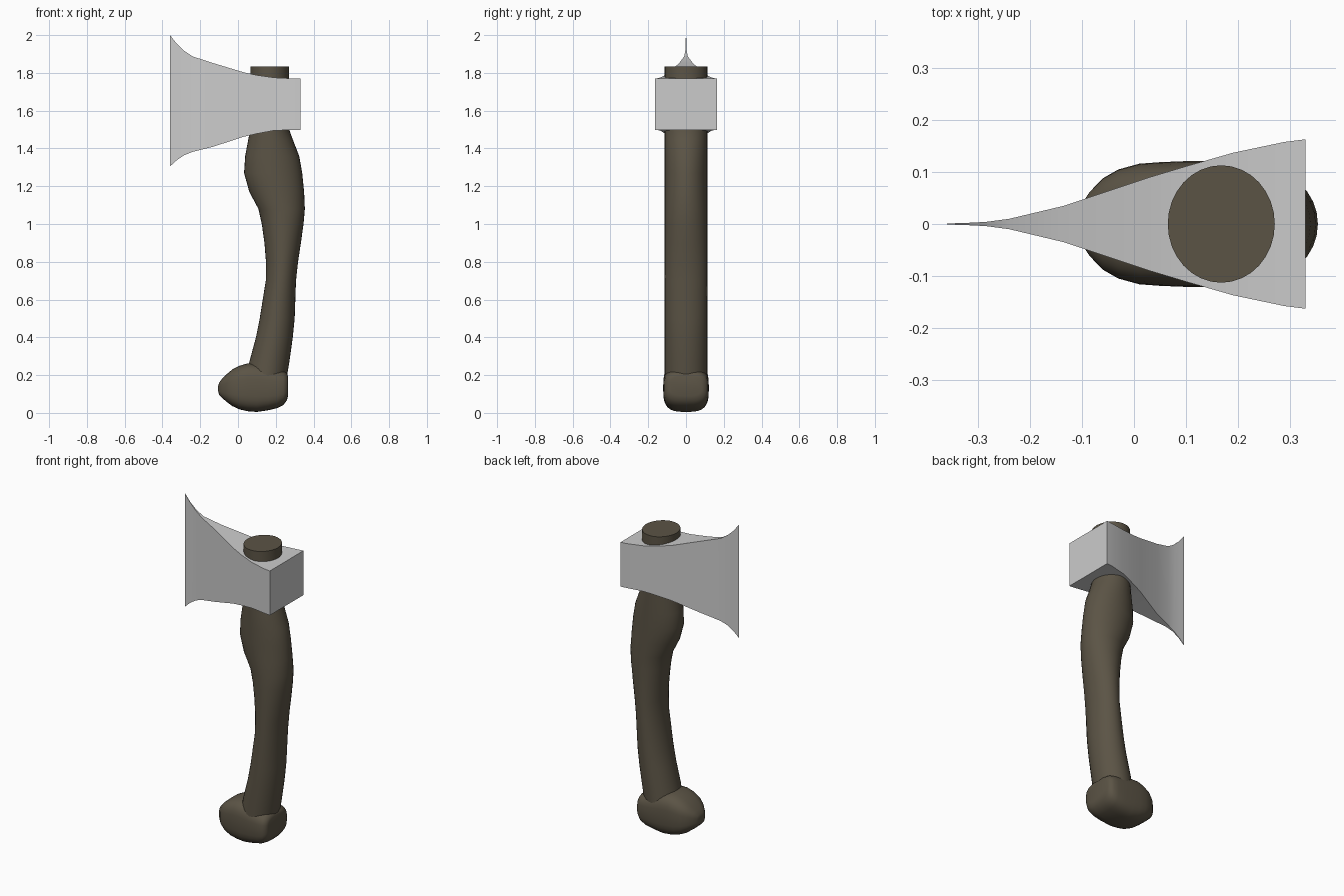
import bpy, bmesh, math
from math import cos, sin, pi, radians


def loft(name, rings, mat=None, angle=30):
    """Skin a list of equal-length closed rings and cap both ends."""
    bm = bmesh.new()
    loops = [[bm.verts.new(p) for p in ring] for ring in rings]
    n = len(loops[0])
    for a, b in zip(loops, loops[1:]):
        for i in range(n):
            j = (i + 1) % n
            bm.faces.new((a[i], a[j], b[j], b[i]))
    bm.faces.new(loops[0])
    bm.faces.new(loops[-1])
    bmesh.ops.recalc_face_normals(bm, faces=bm.faces)
    me = bpy.data.meshes.new(name)
    bm.to_mesh(me)
    bm.free()
    ob = bpy.data.objects.new(name, me)
    bpy.context.collection.objects.link(ob)
    if mat:
        me.materials.append(mat)
    bpy.ops.object.select_all(action='DESELECT')
    ob.select_set(True)
    bpy.context.view_layer.objects.active = ob
    bpy.ops.object.shade_smooth_by_angle(angle=radians(angle))
    return ob


def oval(ru, rv, power=2.0, n=32):
    """Superellipse outline; a higher power is boxier."""
    def f(c, r):
        return math.copysign(abs(c) ** (2 / power), c) * r
    return [(f(cos(2 * pi * i / n), ru), f(sin(2 * pi * i / n), rv)) for i in range(n)]


wood = bpy.data.materials.new("dark_wood")
wood.diffuse_color = (0.105, 0.088, 0.06, 1)

# Curved handle: z, left x, right x
handle = [(0.14, 0.04, 0.25), (0.27, 0.06, 0.272), (0.40, 0.095, 0.29), (0.50, 0.115, 0.30),
          (0.70, 0.147, 0.307), (0.80, 0.148, 0.318), (0.90, 0.14, 0.333), (1.00, 0.126, 0.347),
          (1.08, 0.108, 0.354), (1.17, 0.06, 0.350), (1.27, 0.032, 0.340), (1.36, 0.038, 0.324),
          (1.45, 0.055, 0.289), (1.50, 0.065, 0.271), (1.835, 0.065, 0.271)]
loft("handle", [[((l + r) / 2 + u, v, z) for u, v in oval((r - l) / 2, 0.113)]
                for z, l, r in handle], wood, 40)

# Bulbous end knob: x, bottom z, top z, half depth
knob = [(-0.105, 0.115, 0.145, 0.02), (-0.10, 0.095, 0.16, 0.04), (-0.085, 0.08, 0.18, 0.062),
        (-0.06, 0.058, 0.205, 0.088), (-0.03, 0.036, 0.23, 0.105), (0.01, 0.018, 0.25, 0.116),
        (0.05, 0.009, 0.262, 0.119), (0.10, 0.005, 0.260, 0.121), (0.16, 0.014, 0.245, 0.121),
        (0.21, 0.026, 0.232, 0.120), (0.24, 0.042, 0.224, 0.116), (0.258, 0.065, 0.212, 0.105),
        (0.265, 0.09, 0.195, 0.085)]
loft("end_knob", [[(x, u, (b + t) / 2 + v) for u, v in oval(h, (t - b) / 2, 3.2)]
                  for x, b, t, h in knob], wood, 50)

# Flared axe head: x, bottom z, top z, half thickness
head = [(-0.36, 1.305, 2.00, 0.001), (-0.325, 1.337, 1.955, 0.002), (-0.285, 1.364, 1.917, 0.004),
        (-0.24, 1.382, 1.887, 0.010), (-0.135, 1.408, 1.853, 0.035), (0.03, 1.462, 1.803, 0.090),
        (0.10, 1.478, 1.788, 0.111), (0.19, 1.495, 1.775, 0.137), (0.29, 1.498, 1.770, 0.158),
        (0.33, 1.498, 1.770, 0.163)]
loft("axe_head", [[(x, -h, b), (x, h, b), (x, h, t), (x, -h, t)] for x, b, t, h in head], None, 30)
